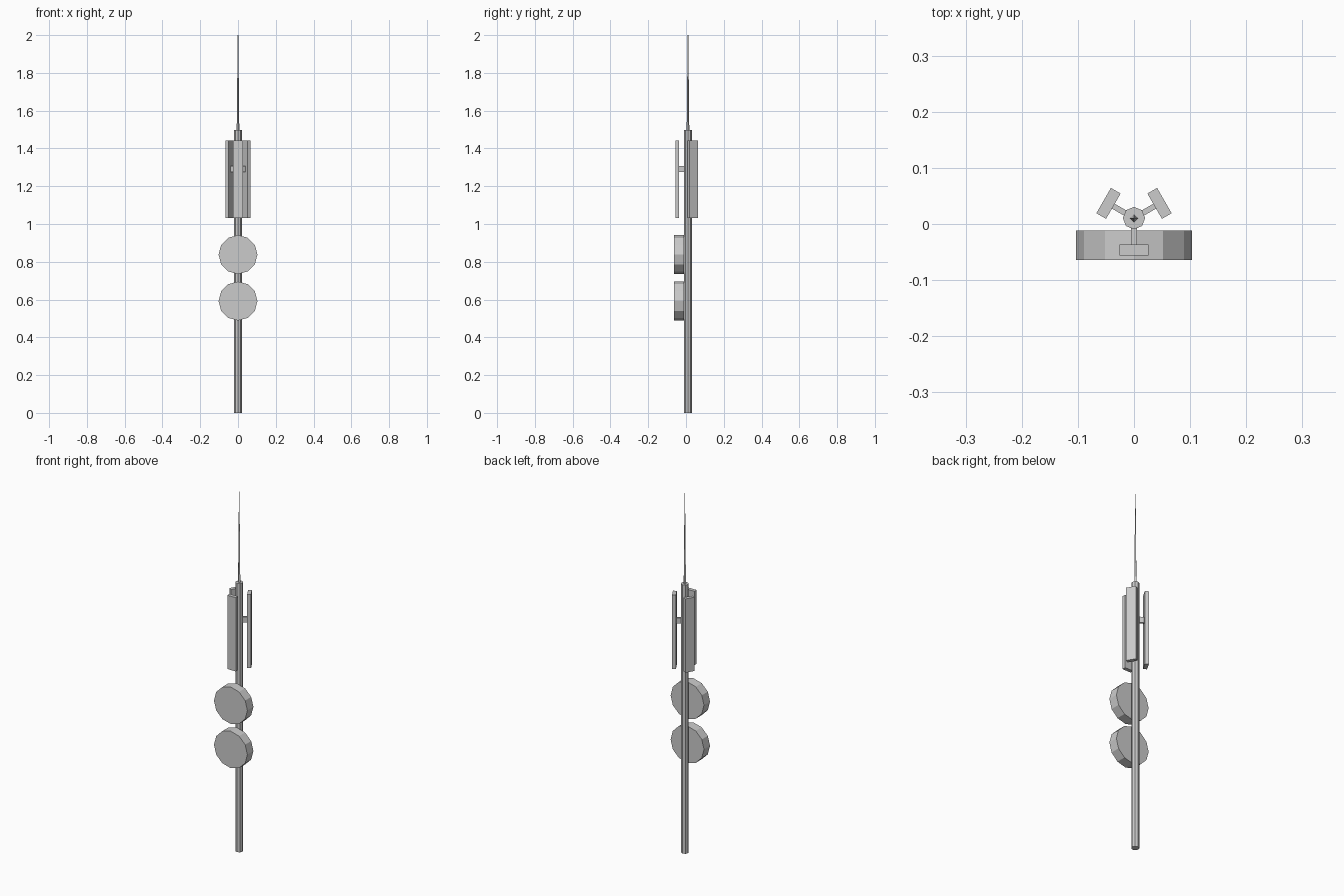
import bpy
from math import radians, pi
from mathutils import Matrix, Vector

if "Cube" in bpy.data.objects:
    bpy.data.objects.remove(bpy.data.objects["Cube"])

POLE_Y = 0.0105


def finish(name, matrix=None):
    ob = bpy.context.object
    ob.name = name
    if matrix is not None:
        ob.matrix_world = matrix
    return ob


def cone(name, r1, r2, z0, z1, sides):
    bpy.ops.mesh.primitive_cone_add(vertices=sides, radius1=r1, radius2=r2, depth=z1 - z0,
                                    location=(0, POLE_Y, (z0 + z1) / 2))
    return finish(name)


def box(name, centre, size, angle):
    # box placed relative to the pole axis, then turned around it
    bpy.ops.mesh.primitive_cube_add(size=1)
    m = (Matrix.Translation((0, POLE_Y, 0)) @ Matrix.Rotation(angle, 4, 'Z')
         @ Matrix.Translation(centre) @ Matrix.Diagonal(Vector((*size, 1))))
    return finish(name, m)


# mast and whip aerial
cone("mast", 0.02, 0.02, 0, 1.497, 8)
cone("whip_aerial", 0.007, 0.0015, 1.497, 2.0, 4)

# three sector panels with their brackets
for i, (deg, dist) in enumerate([(0, 0.057), (120, 0.0525), (240, 0.0525)]):
    a = radians(deg)
    box(f"sector_panel_{i}", (0, -dist, 1.237), (0.052, 0.02, 0.411), a)
    inner, outer = 0.015, dist - 0.009
    box(f"panel_bracket_{i}", (0, -(inner + outer) / 2, 1.291), (0.01, outer - inner, 0.032), a)

# two drum dishes on the front of the mast
for i, z in enumerate((0.838, 0.592)):
    bpy.ops.mesh.primitive_cylinder_add(vertices=12, radius=0.103, depth=0.053,
                                        location=(0, -0.038, z), rotation=(pi / 2, 0, 0))
    finish(f"drum_dish_{i}")
